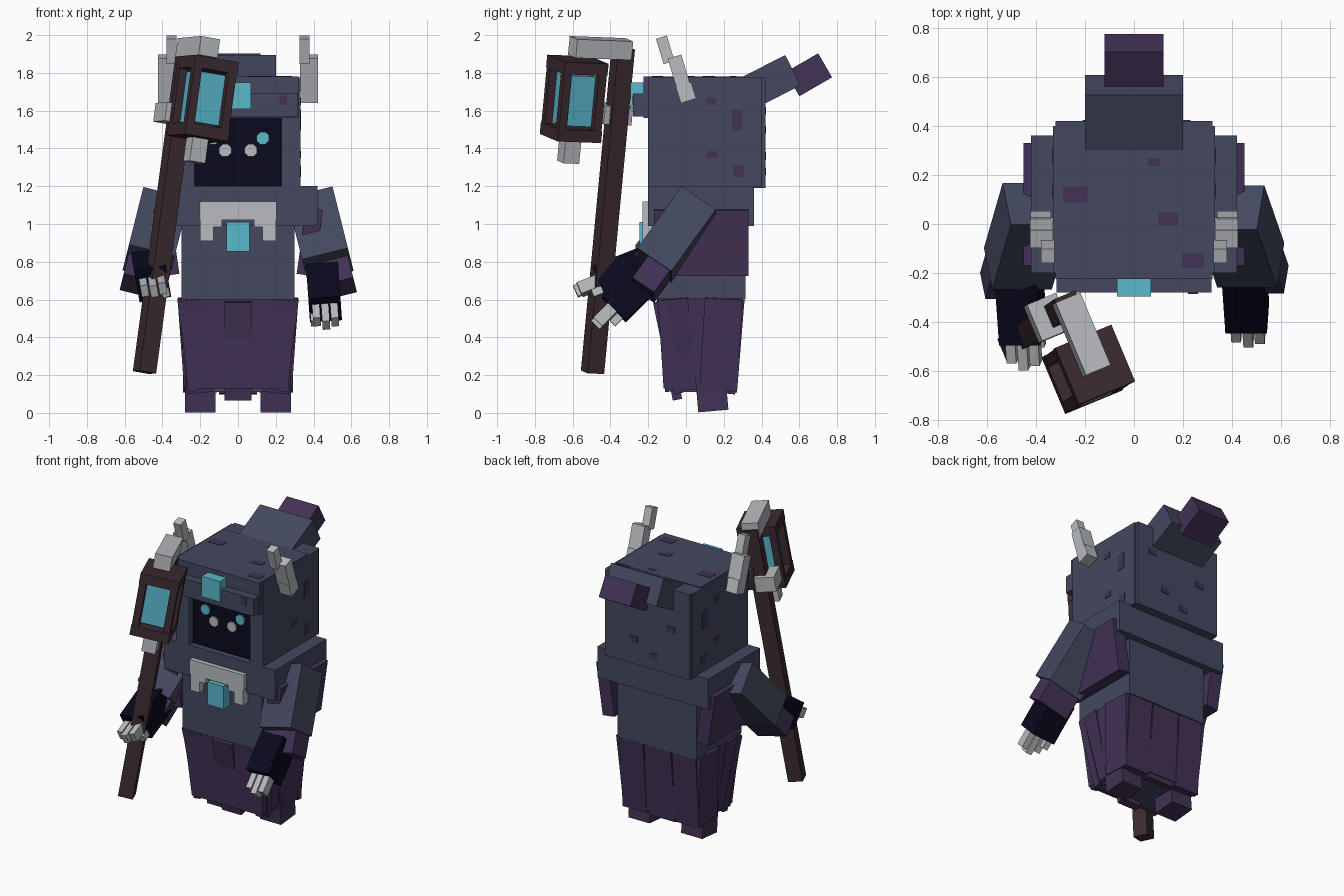
import bpy, bmesh
from math import radians
from mathutils import Matrix, Vector

cube = bpy.data.objects.get("Cube")
if cube:
    bpy.data.objects.remove(cube)


def material(name, *rgb):
    lin = [((c / 255 + 0.055) / 1.055) ** 2.4 if c > 10 else c / 255 / 12.92 for c in rgb]
    m = bpy.data.materials.new(name)
    m.use_nodes = True
    m.diffuse_color = (*lin, 1)
    m.node_tree.nodes["Principled BSDF"].inputs["Base Color"].default_value = (*lin, 1)
    return m


GREY = material("slate cloth", 68, 72, 95)
PURPLE = material("purple cloth", 66, 50, 86)
DARK = material("dark navy", 10, 9, 30)
BONE = material("pale bone", 184, 187, 191)
BLUE = material("glowing blue", 90, 184, 205)
WOOD = material("dark wood", 60, 43, 48)


def finish(name, bm, mat, matrix):
    me = bpy.data.meshes.new(name)
    bm.to_mesh(me)
    bm.free()
    me.materials.append(mat)
    ob = bpy.data.objects.new(name, me)
    ob.matrix_world = matrix
    bpy.context.collection.objects.link(ob)
    return ob


def box(name, mat, center, size, frame=None, pitch=0, tilt=0, taper=1):
    """Box at a centre in a frame; pitch turns about x, tilt about y, taper scales the foot."""
    bm = bmesh.new()
    bmesh.ops.create_cube(bm, size=1)
    for v in bm.verts:
        k = taper if v.co.z < 0 else 1
        v.co = Vector((v.co.x * size[0] * k, v.co.y * size[1] * k, v.co.z * size[2]))
    m = (Matrix.Translation(center) @ Matrix.Rotation(radians(tilt), 4, "Y")
         @ Matrix.Rotation(radians(pitch), 4, "X"))
    return finish(name, bm, mat, (frame or Matrix()) @ m)


def span(name, mat, x, y, z, **kw):
    """Box given by its ranges along each axis."""
    c = [sum(r) / 2 for r in (x, y, z)]
    return box(name, mat, c, [r[1] - r[0] for r in (x, y, z)], **kw)


def basis(x, y, z, origin):
    m = Matrix((x, y, z)).transposed().to_4x4()
    m.translation = origin
    return m


def panel(name, mat, top, bottom, across, width, thick):
    """Flat cloth strip hanging from top to bottom, its width along the across axis."""
    top, bottom = Vector(top), Vector(bottom)
    z = (top - bottom).normalized()
    y = z.cross(Vector(across)).normalized()
    frame = basis(y.cross(z), y, z, (top + bottom) / 2)
    return box(name, mat, (0, 0, 0), (width, thick, (top - bottom).length), frame)


def disc(name, mat, center, radius):
    bm = bmesh.new()
    bmesh.ops.create_cone(bm, cap_ends=True, segments=8, radius1=radius, radius2=radius, depth=0.009)
    return finish(name, bm, mat, Matrix.Translation(center) @ Matrix.Rotation(radians(90), 4, "X")
                  @ Matrix.Rotation(radians(22.5), 4, "Z"))


# Hood, face and brow
span("hood_back", GREY, (-.32, .32), (-.14, .42), (1.19, 1.775))
span("hood_top", GREY, (-.32, .32), (-.225, .3), (1.56, 1.78))
span("brow", GREY, (-.315, .315), (-.28, -.2), (1.57, 1.69))
span("brow_gem", BLUE, (-.07, .07), (-.295, -.22), (1.61, 1.75))
span("face", DARK, (-.235, .235), (-.16, -.12), (1.19, 1.57))
box("hood_tail", GREY, (0, .45, 1.755), (.4, .26, .18), pitch=27)
box("hood_tip", PURPLE, (0, .65, 1.79), (.24, .2, .147), pitch=30)

for s, side in ((1, "left"), (-1, "right")):
    box(side + "_hood_side", GREY, (s * .28, .1, 1.485), (.1, .6, .58))
    disc(side + "_inner_eye", BONE, (s * .068, -.164, 1.39), .036)
    disc(side + "_outer_eye", BLUE, (s * .132, -.164, 1.455), .036)
    # Horn of three stacked blocks, leaning forward
    box(side + "_horn_base", BONE, (s * .38, 0, 1.695), (.085, .085, .09), pitch=17)
    box(side + "_horn_middle", BONE, (s * .377, -.035, 1.8), (.095, .075, .18), pitch=17)
    box(side + "_horn_point", BONE, (s * .352, -.11, 1.922), (.055, .06, .14), pitch=17)

# Cape, torso and jaw-shaped clasp
span("cape", GREY, (-.42, .42), (-.2, .36), (.99, 1.2))
span("torso", GREY, (-.3, .3), (-.17, .315), (.6, 1.0))
span("clasp_bar", BONE, (-.205, .205), (-.23, -.18), (1.02, 1.12))
span("clasp_gem", BLUE, (-.06, .06), (-.245, -.16), (.855, 1.01))
for s, side in ((1, "left"), (-1, "right")):
    box(side + "_clasp_tooth", BONE, (s * .165, -.205, .965), (.07, .05, .11))
    box(side + "_clasp_step", BONE, (s * .11, -.205, 1.005), (.05, .05, .04))
    panel(side + "_cape_lining", PURPLE, (s * .405, .08, 1.08), (s * .355, .08, .73), (0, 1, 0), .5, .09)

# Ragged skirt
span("skirt", PURPLE, (-.31, .31), (-.15, .3), (.13, .605), taper=.86)
span("skirt_shadow", GREY, (-.24, .24), (-.06, .24), (.11, .14))
panel("front_centre_strip", PURPLE, (0, -.15, .59), (0, -.045, .07), (1, 0, 0), .145, .05)
panel("back_centre_strip", PURPLE, (0, .285, .6), (0, .235, .1), (1, 0, 0), .2, .05)
for s, side in ((1, "left"), (-1, "right")):
    panel(side + "_front_strip", PURPLE, (s * .25, -.13, .6), (s * .2, -.04, .11), (1, 0, 0), .14, .05)
    panel(side + "_front_side_strip", PURPLE, (s * .295, -.07, .605), (s * .235, -.03, .12), (0, 1, 0), .16, .05)
    panel(side + "_back_side_strip", PURPLE, (s * .295, .2, .605), (s * .26, .17, .12), (0, 1, 0), .2, .05)
    panel(side + "_back_strip", PURPLE, (s * .2, .29, .6), (s * .2, .25, .11), (1, 0, 0), .18, .04)
    panel(side + "_leg", PURPLE, (s * .2, .12, .29), (s * .2, .145, .01), (1, 0, 0), .16, .16)


# Arms: upper sleeve, lining, forearm and fingers
def arm(side, s, pitch, forearm_at, forearm_pitch, forearm_tilt):
    turn = Matrix.Rotation(radians(-14 * s), 4, "Y") @ Matrix.Rotation(radians(-pitch), 4, "X")
    frame = Matrix.Translation((s * .435, -.05, .945)) @ turn
    box(side + "_sleeve", GREY, (0, 0, 0), (.25, .22, .41), frame)
    box(side + "_cuff", PURPLE, (0, .03, -.25), (.23, .14, .2), frame)
    turn = Matrix.Rotation(radians(forearm_tilt), 4, "Y") @ Matrix.Rotation(radians(-forearm_pitch), 4, "X")
    frame = Matrix.Translation(forearm_at) @ turn
    box(side + "_forearm", DARK, (0, 0, 0), (.17, .18, .26), frame)
    for i, length in enumerate((.1, .13, .11)):
        box(f"{side}_finger_{i + 1}", BONE, ((i - 1) * .048, -.01, -.13 - length / 2), (.04, .065, length), frame)
    box(side + "_thumb", BONE, (-s * .06, .045, -.15), (.04, .04, .07), frame)


arm("left", 1, 35, (.455, -.29, .64), 45, -4)
arm("right", -1, 40, (-.46, -.34, .73), 68, -10)

# Staff and lantern, in a leaning frame
z = Vector((.135, .095, 1)).normalized()
x = Vector((-.38, .92, 0)).cross(z).normalized()
staff = basis(x, z.cross(x), z, (-.495, -.495, .215))
box("staff_pole", WOOD, (0, 0, .87), (.095, .095, 1.74), staff)
box("staff_collar", BONE, (-.045, 0, 1.38), (.13, .16, .1), staff)
box("staff_hook", BONE, (0, -.13, 1.735), (.11, .32, .1), staff)
lamp = staff @ Matrix.Translation((.015, -.26, 1.46))
box("lamp_glass", BLUE, (0, 0, 0), (.16, .16, .27), lamp)
box("lamp_pendant", BONE, (0, 0, -.27), (.09, .09, .14), lamp)
for s, side in ((1, "top"), (-1, "bottom")):
    box("lamp_" + side, WOOD, (0, 0, s * .18), (.25, .25, .065), lamp)
    for t in (1, -1):
        box(f"lamp_{side}_post_{'outer' if t > 0 else 'inner'}", WOOD,
            (s * .1, t * .1, 0), (.045, .045, .32), lamp)

# Purple cloth patches
for i, (px, py, r) in enumerate([(-.24, .12, .1), (.14, .02, .08), (.24, -.15, .09), (.08, .25, .05)]):
    box(f"top_patch_{i + 1}", PURPLE, (px, py, 1.778), (r, r * .65, .009))
for s, side in ((1, "left"), (-1, "right")):
    for i, (py, pz, h) in enumerate([(.27, 1.55, .11), (.135, 1.65, .04), (.28, 1.28, .06), (.14, 1.37, .04)]):
        box(f"{side}_patch_{i + 1}", PURPLE, (s * .33, py, pz), (.007, .055, h))
for i, (px, pz) in enumerate([(-.18, 1.5), (.1, 1.36), (.2, 1.6), (-.05, 1.28)]):
    box(f"back_patch_{i + 1}", PURPLE, (px, .421, pz), (.06, .007, .04))
box("brow_patch", PURPLE, (.24, -.281, 1.655), (.04, .007, .05))
